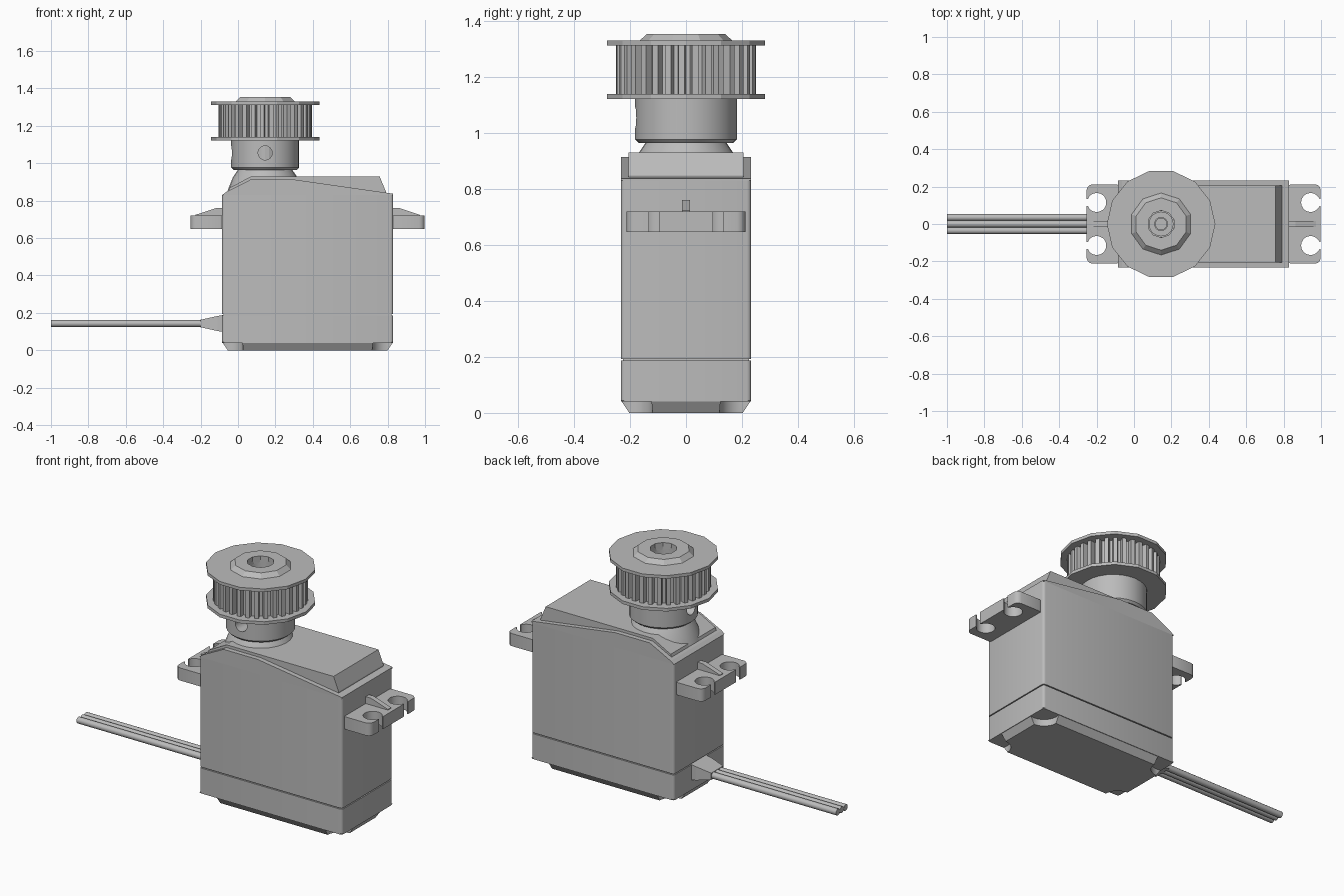
import bpy, bmesh, math
from mathutils import Vector, Matrix

if "Cube" in bpy.data.objects:
    bpy.data.objects.remove(bpy.data.objects["Cube"])

grey = bpy.data.materials.new("plain_grey")
grey.use_nodes = True
COLOR = (0.5, 0.5, 0.5, 1)
grey.diffuse_color = COLOR
grey.node_tree.nodes["Principled BSDF"].inputs["Base Color"].default_value = COLOR

MID = 0.3725      # centre of the case along x
AXIS = 0.145      # output shaft position along x
HALF = 0.2325     # half depth of the case


def finish(name, bm, smooth=None):
    bmesh.ops.recalc_face_normals(bm, faces=bm.faces)
    mesh = bpy.data.meshes.new(name)
    bm.to_mesh(mesh)
    bm.free()
    obj = bpy.data.objects.new(name, mesh)
    mesh.materials.append(grey)
    bpy.context.collection.objects.link(obj)
    if smooth:
        shade(obj, smooth)
    return obj


def shade(obj, angle=35):
    bpy.ops.object.select_all(action="DESELECT")
    obj.select_set(True)
    bpy.context.view_layer.objects.active = obj
    bpy.ops.object.shade_smooth_by_angle(angle=math.radians(angle))


def prism(name, points, direction, round_edges=0):
    """Extrude a closed outline; optionally round the edges along the extrusion."""
    bm = bmesh.new()
    face = bm.faces.new([bm.verts.new(p) for p in points])
    out = bmesh.ops.extrude_face_region(bm, geom=[face])
    move = Vector(direction)
    bmesh.ops.translate(bm, vec=move, verts=[v for v in out["geom"] if isinstance(v, bmesh.types.BMVert)])
    if round_edges:
        along = [e for e in bm.edges
                 if abs((e.verts[0].co - e.verts[1].co).normalized().dot(move.normalized())) > 0.99]
        bmesh.ops.bevel(bm, geom=along, offset=round_edges, segments=3, profile=0.5, affect="EDGES")
    return finish(name, bm)


def side_prism(name, outline, half):
    return prism(name, [(x, -half, z) for x, z in outline], (0, 2 * half, 0))


def block(name, x0, x1, half, z0, z1, rounding=0):
    corners = [(x0, -half, z0), (x1, -half, z0), (x1, half, z0), (x0, half, z0)]
    return prism(name, corners, (0, 0, z1 - z0), rounding)


def lathe(name, profile, sides, turn=0, smooth=None):
    """Revolve a closed (radius, height) loop around the output axis."""
    bm = bmesh.new()
    rings = []
    for i in range(sides):
        a = 2 * math.pi * (i + turn) / sides
        rings.append([bm.verts.new((AXIS + r * math.cos(a), r * math.sin(a), z)) for r, z in profile])
    n = len(profile)
    for i in range(sides):
        p, q = rings[i], rings[(i + 1) % sides]
        for j in range(n):
            k = (j + 1) % n
            bm.faces.new((p[j], q[j], q[k], p[k]))
    return finish(name, bm, smooth)


def frustum(name, low, high, z0, z1):
    """Tapered box between two (x0, x1, half depth) rectangles."""
    bm = bmesh.new()
    for (x0, x1, h), z in ((low, z0), (high, z1)):
        for x, y in ((x0, -h), (x1, -h), (x1, h), (x0, h)):
            bm.verts.new((x, y, z))
    bmesh.ops.convex_hull(bm, input=bm.verts)
    bmesh.ops.dissolve_limit(bm, angle_limit=0.01, verts=bm.verts, edges=bm.edges)
    return finish(name, bm)


def rod(name, center, radius, length, axis, sides=16):
    bm = bmesh.new()
    turn = Vector((0, 0, 1)).rotation_difference(Vector(axis)).to_matrix().to_4x4()
    bmesh.ops.create_cone(bm, cap_ends=True, segments=sides, radius1=radius, radius2=radius,
                          depth=length, matrix=Matrix.Translation(center) @ turn)
    return finish(name, bm)


def cut(obj, cutters):
    for c in cutters:
        mod = obj.modifiers.new("cut", "BOOLEAN")
        mod.operation = "DIFFERENCE"
        mod.solver = "EXACT"
        mod.object = c
        bpy.ops.object.select_all(action="DESELECT")
        bpy.context.view_layer.objects.active = obj
        obj.select_set(True)
        bpy.ops.object.modifier_apply(modifier=mod.name)
        bpy.data.objects.remove(c)
    shade(obj)


LEFT, RIGHT = -0.085, 0.83

# Case: bottom, middle and sloped upper sections
shade(block("lower_case", LEFT, RIGHT, HALF, 0.04, 0.187, 0.015))
shade(block("case_seam", LEFT + 0.008, RIGHT - 0.008, HALF - 0.008, 0.18, 0.2))
shade(block("middle_case", LEFT, RIGHT, HALF, 0.193, 0.643, 0.015))
shade(block("upper_case_band", LEFT, RIGHT, HALF, 0.643, 0.83, 0.015))
side_prism("upper_case_slope",
           [(LEFT, 0.83), (RIGHT, 0.83), (RIGHT, 0.837), (0.29, 0.914), (0.07, 0.914), (LEFT + 0.02, 0.845)],
           HALF)

# Raised cover
side_prism("top_cover",
           [(-0.055, 0.84), (0.79, 0.835), (0.79, 0.85), (0.757, 0.93), (0.07, 0.93), (-0.045, 0.868)], 0.205)

# Chamfered base plate with screw wells in the corners
base = frustum("base_plate", (LEFT + 0.03, RIGHT - 0.03, HALF - 0.03), (LEFT, RIGHT, HALF), 0, 0.045)
cut(base, [rod("well_cutter", (MID + sx * 0.43, sy * 0.205, 0), 0.085, 0.08, (0, 0, 1), 24)
           for sx in (-1, 1) for sy in (-1, 1)])

# Mounting tabs with open screw holes and a stiffening rib
for s, side in ((-1, "right"), (1, "left")):
    inner, outer = MID + s * 0.44, MID + s * 0.6255
    tab = block(side + "_mounting_tab", min(inner, outer), max(inner, outer), 0.212, 0.647, 0.72, 0.03)
    hole_x = MID + s * 0.572
    cutters = []
    for y in (-0.115, 0.115):
        cutters.append(rod("hole_cutter", (hole_x, y, 0.68), 0.051, 0.2, (0, 0, 1), 20))
        slot = block("slot_cutter", min(hole_x, outer + s * 0.1), max(hole_x, outer + s * 0.1), 0.018, 0.6, 0.8)
        slot.data.transform(Matrix.Translation((0, y, 0)))
        cutters.append(slot)
    cut(tab, cutters)
    side_prism(side + "_tab_rib",
               [(MID + s * 0.45, 0.71), (MID + s * 0.6, 0.71), (MID + s * 0.6, 0.724),
                (MID + s * 0.49, 0.76), (MID + s * 0.45, 0.76)], 0.015)

# Output collar and hollow splined shaft
lathe("output_collar", [(0.03, 0.84), (0.2, 0.855), (0.172, 0.925), (0.145, 0.965), (0.03, 0.965)], 28, smooth=30)
lathe("output_shaft", [(0.035, 0.9), (0.066, 0.9), (0.066, 1.15), (0.035, 1.15)], 20)

# Pulley hub with two set screw holes
hub = lathe("pulley_hub", [(0.072, 0.965), (0.17, 0.965), (0.182, 0.977), (0.182, 1.125), (0.072, 1.125)], 28)
cut(hub, [rod("front_screw_cutter", (AXIS, -0.15, 1.055), 0.038, 0.2, (0, 1, 0)),
          rod("side_screw_cutter", (AXIS - 0.15, 0, 1.055), 0.038, 0.2, (1, 0, 0))])

# Pulley flanges and top boss
for name, z in (("lower_flange", 1.122), ("upper_flange", 1.312)):
    lathe(name, [(0.072, z), (0.29, z), (0.29, z + 0.018), (0.072, z + 0.018)], 14)
lathe("top_boss", [(0.072, 1.32), (0.168, 1.328), (0.14, 1.354), (0.072, 1.354)], 10, 0.5)

# Toothed drum: straight flanked teeth around a hollow core
TEETH = 32
bm = bmesh.new()
rims = []
for i in range(TEETH):
    for share, r in ((0, 0.22), (0.35, 0.22), (0.45, 0.25), (0.9, 0.25)):
        a = 2 * math.pi * (i + share) / TEETH
        x, y = math.cos(a), math.sin(a)
        rims.append([bm.verts.new((AXIS + k * x, k * y, z))
                     for k, z in ((0.072, 1.135), (r, 1.135), (r, 1.315), (0.072, 1.315))])
for p, q in zip(rims, rims[1:] + rims[:1]):
    for j in range(4):
        k = (j + 1) % 4
        bm.faces.new((p[j], q[j], q[k], p[k]))
finish("toothed_drum", bm)

# Strain relief and three wire lead
bm = bmesh.new()
for x, h, zh in ((-0.2, 0.055, 0.02), (-0.11, 0.07, 0.04), (-0.08, 0.07, 0.045)):
    for y in (-h, h):
        for z in (0.143 - zh, 0.143 + zh):
            bm.verts.new((x, y, z))
bmesh.ops.convex_hull(bm, input=bm.verts)
finish("strain_relief", bm)
for i, name in enumerate(("first_wire", "middle_wire", "last_wire")):
    wire = rod(name, (-0.59, (i - 1) * 0.035, 0.143), 0.0185, 0.82, (1, 0, 0), 12)
    shade(wire)
